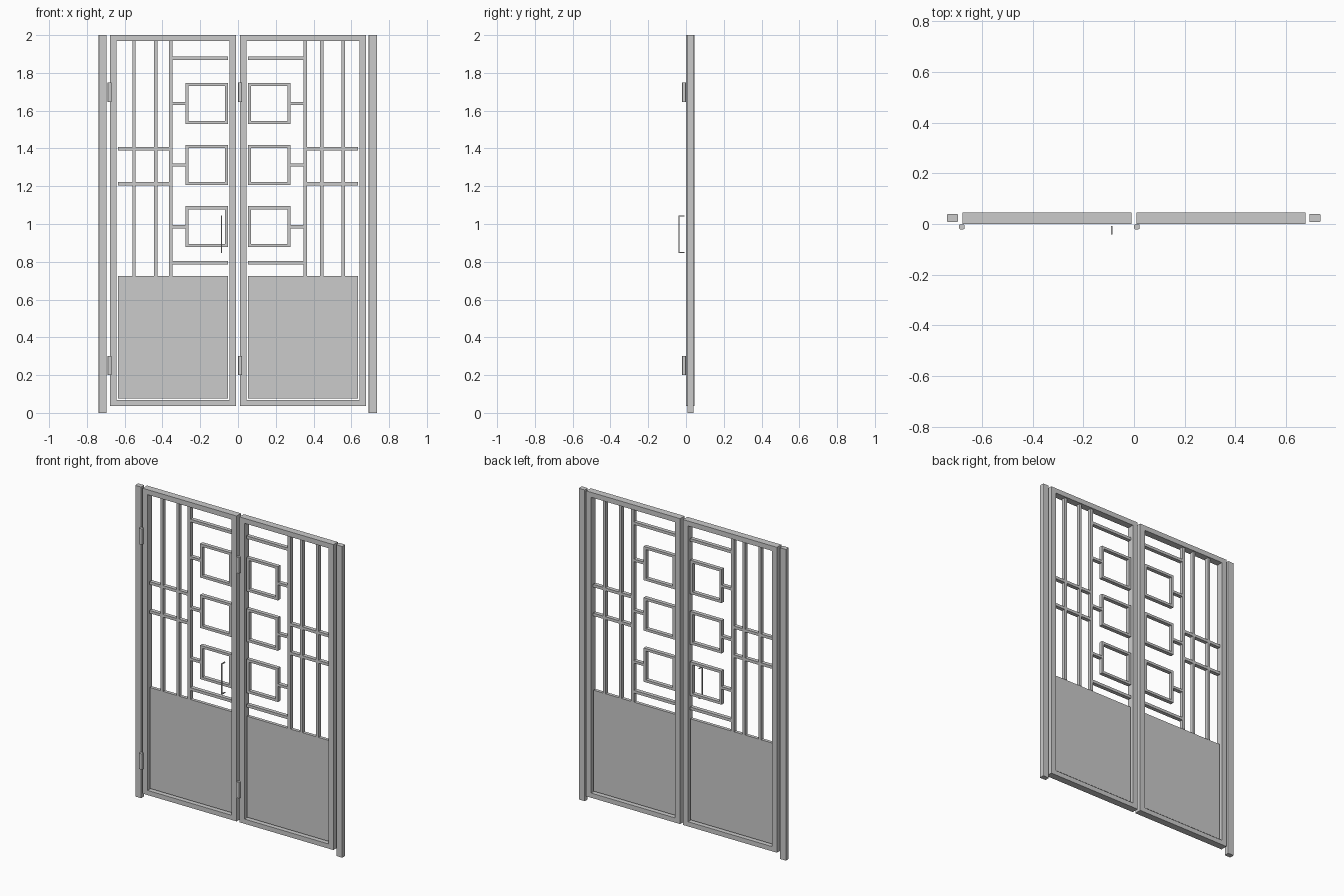
import bpy, bmesh

if "Cube" in bpy.data.objects:
    bpy.data.objects.remove(bpy.data.objects["Cube"])


def boxes(name, parts, bevel=0.0):
    """One object from boxes given as (x0, x1, y0, y1, z0, z1)."""
    bm = bmesh.new()
    for x0, x1, y0, y1, z0, z1 in parts:
        x0, x1 = min(x0, x1), max(x0, x1)
        geo = bmesh.ops.create_cube(bm, size=1)
        bmesh.ops.scale(bm, vec=(x1 - x0, y1 - y0, z1 - z0), verts=geo["verts"])
        bmesh.ops.translate(bm, vec=((x0 + x1) / 2, (y0 + y1) / 2, (z0 + z1) / 2), verts=geo["verts"])
    if bevel:
        upright = [e for e in bm.edges if abs(e.verts[0].co.z - e.verts[1].co.z) > 0.05]
        bmesh.ops.bevel(bm, geom=upright, offset=bevel, segments=2, affect='EDGES', profile=0.5)
    me = bpy.data.meshes.new(name)
    bm.to_mesh(me)
    bm.free()
    ob = bpy.data.objects.new(name, me)
    bpy.context.collection.objects.link(ob)
    return ob


BAR_Y = (0.010, 0.035)


def leaf(side, s, bars):
    """Door leaf; s = -1 left, +1 right; x is measured outward from the centre."""
    off = 0.001 * -s

    def b(x0, x1, z0, z1, y=BAR_Y):
        return (s * x0 + off, s * x1 + off, y[0], y[1], z0, z1)

    # Outer frame
    f = (0, 0.045)
    boxes(side + "_leaf_frame", [
        b(0.011, 0.047, 0.037, 2.0, f), b(0.644, 0.679, 0.037, 2.0, f),
        b(0.047, 0.644, 1.968, 2.0, f), b(0.047, 0.644, 0.037, 0.067, f)])

    # Lower solid panel
    boxes(side + "_lower_panel", [b(0.055, 0.637, 0.077, 0.726, (0.012, 0.033))])

    # Upright bars, the inner one a little wider
    parts = [b(0.347, 0.367, 0.726, 1.968)]
    parts += [b(x - 0.0085, x + 0.0085, 0.726, 1.968) for x in bars]
    boxes(side + "_upright_bars", parts)

    # Cross bars
    boxes(side + "_cross_bars",
          [b(0.367, 0.637, z - 0.009, z + 0.009) for z in (1.398, 1.213)] +
          [b(0.055, 0.347, z - 0.009, z + 0.009) for z in (1.877, 0.794)])

    # Rectangular rings with short connectors
    t = 0.016
    for i, (z0, z1) in enumerate([(0.877, 1.094), (1.206, 1.418), (1.530, 1.747)]):
        zc = (z0 + z1) / 2
        boxes(f"{side}_ring_{i + 1}", [
            b(0.055, 0.278, z0, z0 + t), b(0.055, 0.278, z1 - t, z1),
            b(0.055, 0.055 + t, z0 + t, z1 - t), b(0.278 - t, 0.278, z0 + t, z1 - t),
            b(0.278, 0.347, zc - 0.008, zc + 0.008)])


leaf("left", -1, (0.437, 0.551))
leaf("right", 1, (0.444, 0.558))

# Side posts with eased corners
for side, x0, x1 in (("left", -0.738, -0.695), ("right", 0.692, 0.736)):
    boxes(side + "_post", [(x0, x1, 0.008, 0.040, 0, 2.0)], bevel=0.004)

# Hinges
for side, x in (("outer", -0.680), ("middle", 0.011)):
    for level, z in (("lower", 0.251), ("upper", 1.697)):
        boxes(f"{side}_{level}_hinge", [(x - 0.011, x + 0.011, -0.021, -0.001, z - 0.051, z + 0.051)], bevel=0.005)

# Pull handle
hx = (-0.091, -0.085)
boxes("pull_handle", [
    (*hx, -0.041, -0.034, 0.846, 1.046),
    (*hx, -0.034, -0.008, 0.846, 0.852),
    (*hx, -0.034, -0.008, 1.040, 1.046)])
